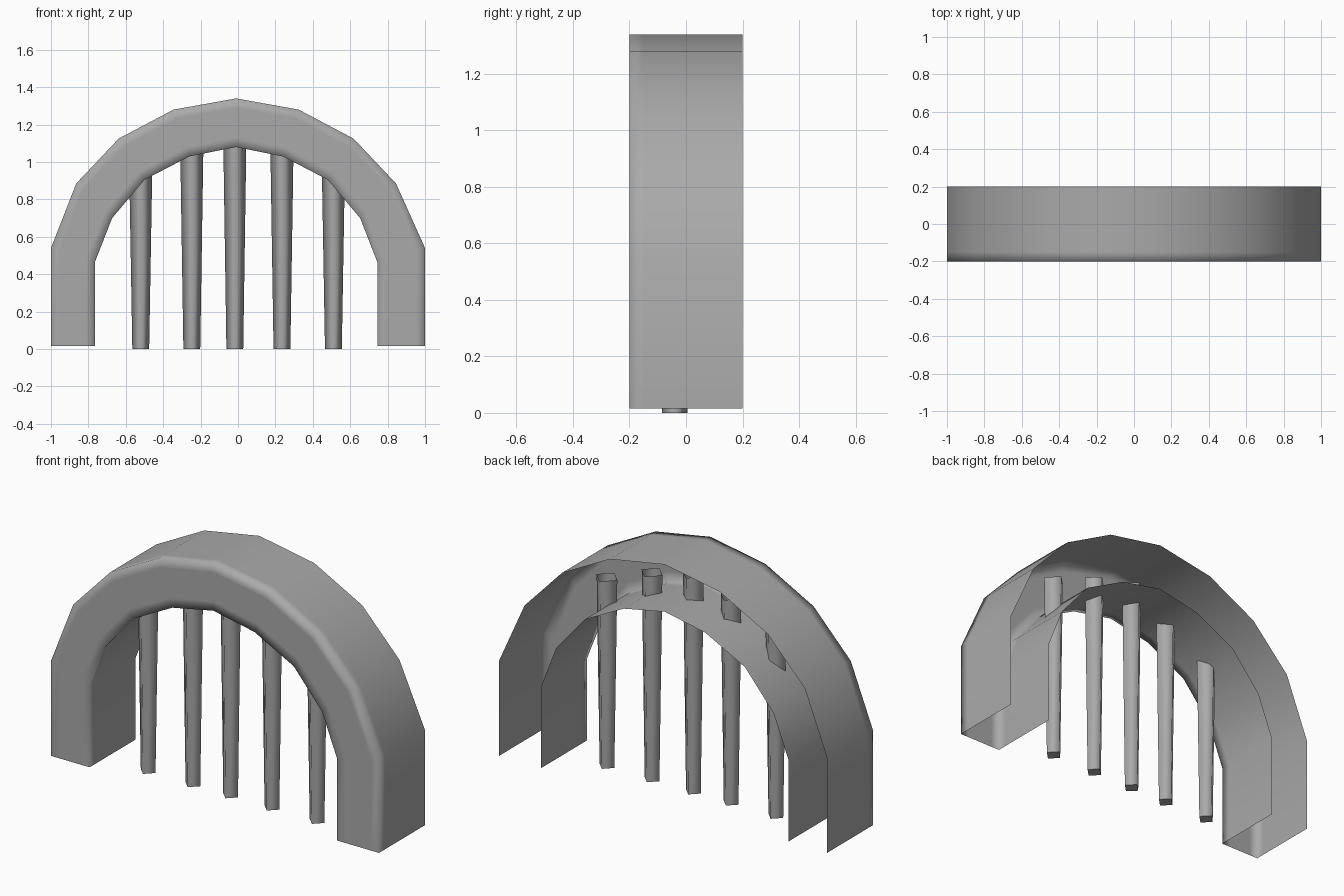
import bpy
import bmesh
from math import cos, sin, pi
from mathutils import Vector

cube = bpy.data.objects.get("Cube")
if cube:
    bpy.data.objects.remove(cube, do_unlink=True)

# Single plain grey
grey = bpy.data.materials.new("grey")
grey.use_nodes = True
COLOUR = (0.4, 0.4, 0.4, 1)
grey.diffuse_color = COLOUR
grey.node_tree.nodes["Principled BSDF"].inputs["Base Color"].default_value = COLOUR

CENTRE = -0.01   # x of the arch crown
DEPTH = 0.2      # half depth
RIM = 0.05       # distance of the loops that hold the front edges crisp


def finish(name, bm):
    for f in bm.faces:
        f.smooth = True
    mesh = bpy.data.meshes.new(name)
    bm.to_mesh(mesh)
    bm.free()
    mesh.materials.append(grey)
    obj = bpy.data.objects.new(name, mesh)
    bpy.context.collection.objects.link(obj)
    return obj


def arch_line(half):
    """Mirror a half outline, listed from foot to crown, into a full one."""
    left = [Vector((max(CENTRE - w, -1), z)) for w, z in half]
    right = [Vector((min(CENTRE + w, 1), z)) for w, z in half[:-1]]
    return left + right[::-1]


# Arch: a channel with a front face and two walls, open at the back and feet
outer = arch_line([(1.01, 0.015), (1.01, 0.54), (0.855, 0.885), (0.628, 1.125),
                   (0.335, 1.28), (0, 1.34)])
inner = arch_line([(0.755, 0.015), (0.755, 0.465), (0.663, 0.7), (0.49, 0.905),
                   (0.25, 1.03), (0, 1.08)])
bm = bmesh.new()
rows = []
for o, i in zip(outer, inner):
    t = RIM / (o - i).length
    section = [(o, DEPTH), (o, RIM - DEPTH), (o, -DEPTH), (o.lerp(i, t), -DEPTH),
               (i.lerp(o, t), -DEPTH), (i, -DEPTH), (i, RIM - DEPTH), (i, DEPTH)]
    rows.append([bm.verts.new((p.x, y, p.y)) for p, y in section])
for a, b in zip(rows, rows[1:]):
    for k in range(len(a) - 1):
        bm.faces.new((a[k], a[k + 1], b[k + 1], b[k]))
bmesh.ops.recalc_face_normals(bm, faces=bm.faces)
# Make the front face point forward
if sum(f.normal.y for f in bm.faces) > 0:
    bmesh.ops.reverse_faces(bm, faces=bm.faces)
finish("arch", bm)


# Spindles: tapered four-sided bars set corner-on, open at the hidden top
def spindle(name, x, top):
    bm = bmesh.new()
    rings = []
    for z, r in ((0, 0.045), (top, 0.063)):
        rings.append([bm.verts.new((x + r * cos(k * pi / 2), -0.04 + r * sin(k * pi / 2), z))
                      for k in range(4)])
    low, high = rings
    for k in range(4):
        n = (k + 1) % 4
        bm.faces.new((low[k], low[n], high[n], high[k]))
    foot = bm.faces.new(low[::-1])
    for e in foot.edges:
        e.smooth = False
    finish(name, bm)


for number, (x, top) in enumerate([(-0.52, 1.04), (-0.247, 1.14), (-0.017, 1.2),
                                   (0.235, 1.14), (0.51, 1.04)], 1):
    spindle(f"spindle_{number}", x, top)
